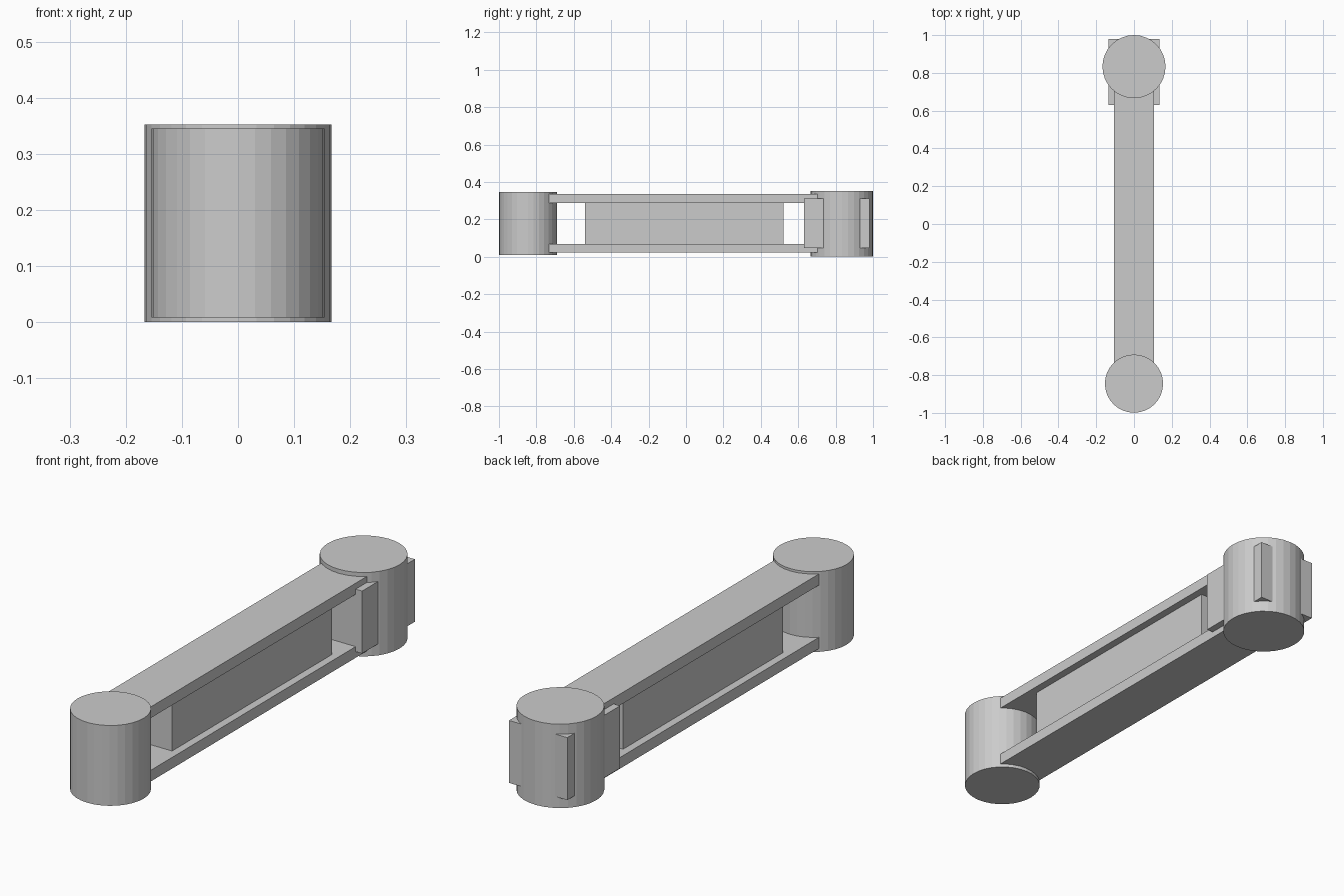
import bpy

old = bpy.data.objects.get("Cube")
if old:
    bpy.data.objects.remove(old, do_unlink=True)

# One plain grey for the whole linkage
grey = bpy.data.materials.new("plain_grey")
grey.use_nodes = True
colour = (0.6, 0.6, 0.6, 1)
grey.diffuse_color = colour
grey.node_tree.nodes["Principled BSDF"].inputs["Base Color"].default_value = colour


def finish(name):
    obj = bpy.context.object
    obj.name = name
    obj.data.materials.append(grey)
    return obj


def box(name, half_width, y0, y1, z0, z1):
    bpy.ops.mesh.primitive_cube_add(size=1, location=(0, (y0 + y1) / 2, (z0 + z1) / 2))
    bpy.context.object.scale = (2 * half_width, y1 - y0, z1 - z0)
    bpy.ops.object.transform_apply(location=False, rotation=False, scale=True)
    return finish(name)


def drum(name, radius, y, z0, z1):
    bpy.ops.mesh.primitive_cylinder_add(vertices=32, radius=radius, depth=z1 - z0,
                                        location=(0, y, (z0 + z1) / 2))
    return finish(name)


# Pivot drums at both ends
FRONT, BACK = -0.845, 0.833
drum("front_pivot", 0.154, FRONT, 0.008, 0.345)
drum("back_pivot", 0.167, BACK, 0, 0.352)

# Paired arm plates reaching into the drums
for name, z0 in (("lower_arm_plate", 0.022), ("upper_arm_plate", 0.288)):
    box(name, 0.105, FRONT, BACK, z0, z0 + 0.047)

# Filler between the plates and the bracket around the back drum
box("arm_core", 0.072, -0.54, 0.52, 0.069, 0.288)
box("back_bracket", 0.135, 0.63, 0.98, 0.048, 0.31)
